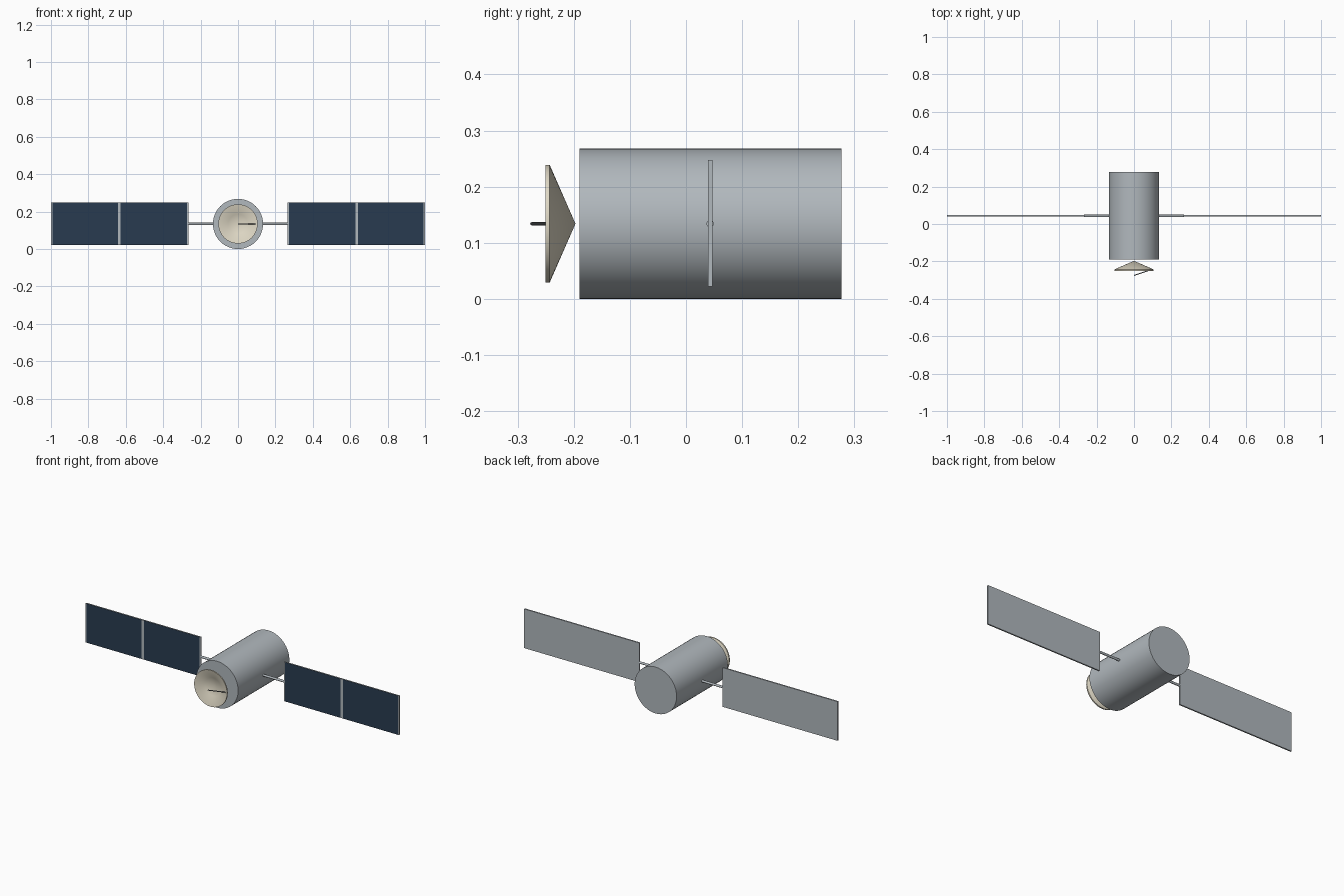
import bpy, bmesh, math
from mathutils import Vector

if "Cube" in bpy.data.objects:
    bpy.data.objects.remove(bpy.data.objects["Cube"], do_unlink=True)

AXIS_Z = 0.134     # height of the body axis
PANEL_Y = 0.043    # depth of the solar wings


def material(name, rgb):
    m = bpy.data.materials.new(name)
    m.use_nodes = True
    m.diffuse_color = (*rgb, 1)
    m.node_tree.nodes["Principled BSDF"].inputs["Base Color"].default_value = (*rgb, 1)
    return m


grey = material("body grey", (0.44, 0.48, 0.51))
blue = material("solar cell blue", (0.022, 0.044, 0.08))
cream = material("dish cream", (0.74, 0.69, 0.56))
dark = material("feed dark grey", (0.17, 0.18, 0.19))


def finish(bm, name, mats, smooth=True):
    bmesh.ops.recalc_face_normals(bm, faces=bm.faces)
    mesh = bpy.data.meshes.new(name)
    bm.to_mesh(mesh)
    bm.free()
    obj = bpy.data.objects.new(name, mesh)
    bpy.context.collection.objects.link(obj)
    for m in mats:
        mesh.materials.append(m)
    if smooth:
        bpy.ops.object.select_all(action="DESELECT")
        obj.select_set(True)
        bpy.context.view_layer.objects.active = obj
        bpy.ops.object.shade_smooth_by_angle(angle=math.radians(30))
    return obj


def lathe(name, profile, mat, sides=48):
    """Spin (radius, y) points about the body axis."""
    bm = bmesh.new()
    verts = [bm.verts.new((r, y, AXIS_Z)) for r, y in profile]
    edges = [bm.edges.new(pair) for pair in zip(verts, verts[1:])]
    bmesh.ops.spin(bm, geom=verts + edges, cent=(0, 0, AXIS_Z), axis=(0, 1, 0),
                   angle=math.tau, steps=sides)
    bmesh.ops.remove_doubles(bm, verts=bm.verts, dist=0.0001)
    return finish(bm, name, [mat])


def rod(name, start, end, radius, mat, sides=16):
    start, end = Vector(start), Vector(end)
    bm = bmesh.new()
    bmesh.ops.create_cone(bm, cap_ends=True, segments=sides, radius1=radius,
                          radius2=radius, depth=(end - start).length)
    turn = (end - start).to_track_quat("Z", "Y").to_matrix().to_4x4()
    bm.transform(turn)
    bmesh.ops.translate(bm, verts=bm.verts, vec=(start + end) / 2)
    return finish(bm, name, [mat])


def solar_panel(name, side):
    """Thin slab whose front is divided into two cell areas between frame strips."""
    x0, x1, half_h, half_t = 0.265, 1.0, 0.113, 0.004
    bm = bmesh.new()
    bmesh.ops.create_cube(bm, size=1)
    for v in bm.verts:
        v.co = (side * (x0 + (v.co.x + 0.5) * (x1 - x0)),
                PANEL_Y + v.co.y * 2 * half_t, AXIS_Z + 0.001 + v.co.z * 2 * half_h)
    for cut in (0.273, 0.627, 0.642, 0.993):
        bmesh.ops.bisect_plane(bm, geom=bm.verts[:] + bm.edges[:] + bm.faces[:],
                               plane_co=(side * cut, 0, 0), plane_no=(1, 0, 0))
    for f in bm.faces:
        centre = f.calc_center_median()
        x = abs(centre.x)
        on_front = centre.y < PANEL_Y - half_t / 2
        if on_front and (0.273 < x < 0.627 or 0.642 < x < 0.993):
            f.material_index = 1
    return finish(bm, name, [grey, blue], smooth=False)


# Main body
lathe("body", [(0, -0.19), (AXIS_Z, -0.19), (AXIS_Z, 0.277), (0, 0.277)], grey)

# Dish: conical back, short rim, hollow bowl
lathe("antenna_dish", [(0, -0.197), (0.105, -0.243), (0.105, -0.25), (0.102, -0.25),
                       (0.052, -0.226), (0, -0.215)], cream)

# Feed arm from the dish edge to the focus
rod("antenna_feed", (0.095, -0.243, AXIS_Z), (0, -0.275, AXIS_Z), 0.0028, dark, 8)

# Wings and their struts
for label, side in (("left", 1), ("right", -1)):
    solar_panel(label + "_solar_panel", side)
    rod(label + "_strut", (side * 0.12, PANEL_Y, AXIS_Z),
        (side * 0.267, PANEL_Y, AXIS_Z), 0.0065, grey)
